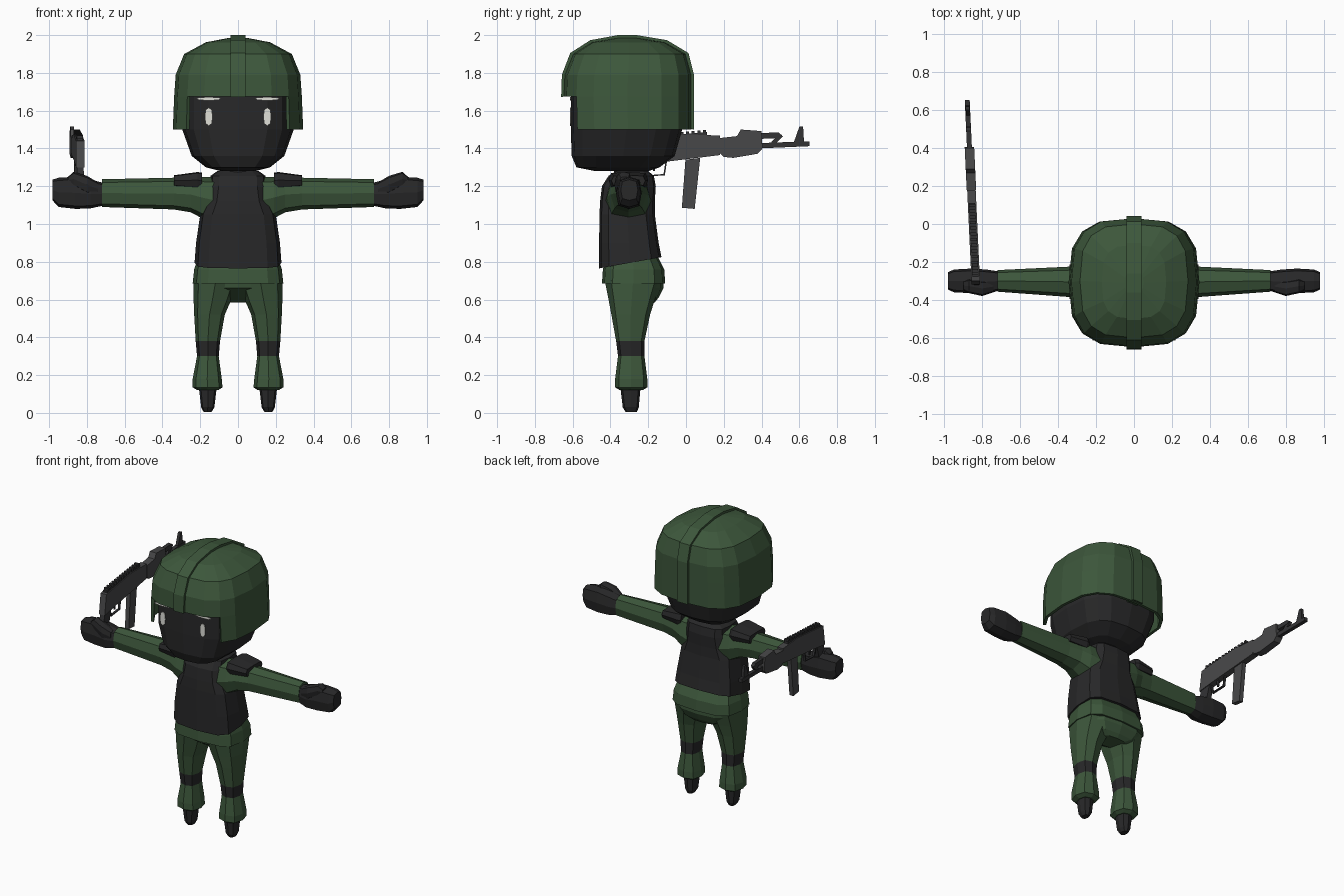
import bpy, bmesh
from math import cos, sin, pi, copysign

cube = bpy.data.objects.get("Cube")
if cube:
    bpy.data.objects.remove(cube)


def material(name, r, g, b):
    m = bpy.data.materials.new(name)
    m.use_nodes = True
    m.diffuse_color = (r, g, b, 1)
    m.node_tree.nodes["Principled BSDF"].inputs["Base Color"].default_value = (r, g, b, 1)
    return m


GREEN = material("uniform_green", 0.046, 0.095, 0.044)
BLACK = material("fabric_black", 0.021, 0.021, 0.022)
GREY = material("gun_grey", 0.065, 0.065, 0.067)
STEEL = material("gun_dark_steel", 0.032, 0.032, 0.034)
WHITE = material("eye_white", 0.75, 0.75, 0.7)


def finish(name, bm, *mats):
    mesh = bpy.data.meshes.new(name)
    bm.to_mesh(mesh)
    bm.free()
    for m in mats:
        mesh.materials.append(m)
    obj = bpy.data.objects.new(name, mesh)
    bpy.context.collection.objects.link(obj)
    return obj


def section(low_a, high_a, low_b, high_b, sides, power):
    """Rounded-box cross-section filling the given extents."""
    for i in range(sides):
        t = 2 * pi * i / sides
        c, s = [copysign(abs(round(v, 6)) ** (2 / power), v) for v in (cos(t), sin(t))]
        yield ((low_a + high_a + c * (high_a - low_a)) / 2,
               (low_b + high_b + s * (high_b - low_b)) / 2)


def loft(rings, sides=8, power=3, axis="z", flip=1):
    """Skin rings of (position, extents...) stacked along z or x."""
    bm = bmesh.new()
    loops = []
    for pos, *ext in rings:
        pts = section(*ext, sides, power)
        loops.append([bm.verts.new((a * flip, b, pos) if axis == "z" else (pos * flip, a, b))
                      for a, b in pts])
    for lower, upper in zip(loops, loops[1:]):
        for i in range(sides):
            j = (i + 1) % sides
            bm.faces.new((lower[i], lower[j], upper[j], upper[i]))
    bm.faces.new(loops[0])
    bm.faces.new(loops[-1])
    bmesh.ops.recalc_face_normals(bm, faces=bm.faces)
    return bm


def sym(z, half, front, back):
    return (z, -half, half, front, back)


def prism(name, outline, centre, width, mat, shear=0):
    """Extrude a (y, z) outline across x, optionally yawed by a shear."""
    bm = bmesh.new()
    sides = [[bm.verts.new((centre + dx + shear * y, y, z)) for y, z in outline]
             for dx in (-width / 2, width / 2)]
    for loop in sides:
        bm.faces.new(loop)
    for i in range(len(outline)):
        j = (i + 1) % len(outline)
        bm.faces.new((sides[0][i], sides[0][j], sides[1][j], sides[1][i]))
    bmesh.ops.recalc_face_normals(bm, faces=bm.faces)
    return finish(name, bm, mat)


# Head
finish("head", loft([sym(1.28, .09, -.48, -.2), sym(1.3, .17, -.58, -.14),
                     sym(1.36, .245, -.605, -.06), sym(1.5, .295, -.61, -.02),
                     sym(1.7, .295, -.61, -.02), sym(1.85, .24, -.56, -.07)], 16), BLACK)
finish("neck", loft([sym(1.2, .08, -.38, -.2), sym(1.31, .07, -.38, -.22)]), BLACK)

# Helmet shell, opened over the face
bm = loft([sym(1.5, .345, -.645, .03), sym(1.675, .338, -.65, .03), sym(1.79, .33, -.645, .03),
           sym(1.9, .285, -.6, 0), sym(1.962, .17, -.5, -.11), sym(1.985, .05, -.36, -.26)], 16)
opening = [f for f in bm.faces
           if f.normal.z < -.9 or (f.calc_center_median().y < -.57
                                   and f.calc_center_median().z < 1.66)]
bmesh.ops.delete(bm, geom=opening, context="FACES")
helmet = finish("helmet", bm, GREEN)
shell = helmet.modifiers.new("shell", "SOLIDIFY")
shell.thickness = .02
shell.offset = -1

# Raised centre band over the helmet
prism("helmet_ridge", [(-.55, 1.69), (-.661, 1.672), (-.657, 1.79), (-.613, 1.905), (-.507, 1.973),
                       (-.36, 2), (-.26, 2), (-.1, 1.973), (.013, 1.905), (.042, 1.79),
                       (.042, 1.5), (-.06, 1.52)], 0, .08, GREEN)

# Vest with a hem rising to the back
bm = loft([sym(.765, .23, -.46, -.13), sym(.9, .222, -.46, -.145), sym(1.05, .2, -.458, -.165),
           sym(1.12, .165, -.455, -.165), sym(1.2, .15, -.445, -.16), sym(1.255, .145, -.41, -.17),
           sym(1.28, .11, -.37, -.2)], 12, 3.6)
for v in bm.verts:
    if v.co.z < .8:
        v.co.z += .18 * (v.co.y + .46)
finish("vest", bm, BLACK)

# Jacket hem and seat of the trousers
finish("jacket_hem", loft([sym(.685, .24, -.445, -.11), sym(.76, .232, -.44, -.115),
                           sym(.83, .21, -.42, -.15)], 12, 3.4), GREEN)
finish("trouser_seat", loft([sym(.585, .1, -.29, -.165), sym(.61, .17, -.33, -.145),
                             sym(.66, .21, -.41, -.12), sym(.72, .22, -.42, -.12)], 12), GREEN)

for side, s in (("left", 1), ("right", -1)):
    # Trouser leg with a dark knee band
    bm = loft([(.12, .105, .215, -.35, -.23), (.135, .082, .24, -.375, -.205),
               (.18, .086, .24, -.375, -.205), (.3, .102, .217, -.36, -.22),
               (.38, .095, .224, -.37, -.22), (.52, .07, .232, -.395, -.19),
               (.6, .035, .235, -.41, -.165), (.7, .0, .235, -.43, -.13)], 8, 2.7, flip=s)
    for f in bm.faces:
        f.material_index = int(.3 < f.calc_center_median().z < .38)
    finish(side + "_leg", bm, GREEN, BLACK)
    finish(side + "_foot", loft([(.005, .14, .182, -.32, -.26), (.03, .125, .195, -.335, -.25),
                                 (.14, .112, .208, -.348, -.24)], 8, 2.7, flip=s), BLACK)

    # Sleeve, shoulder pad and mitten hand
    finish(side + "_sleeve", loft([(.08, -.43, -.18, .98, 1.25), (.19, -.42, -.19, 1.03, 1.25),
                                   (.25, -.4, -.21, 1.062, 1.25), (.34, -.385, -.225, 1.077, 1.245),
                                   (.72, -.357, -.243, 1.09, 1.237)], 8, 2.6, "x", s), GREEN)
    finish(side + "_shoulder_pad", loft([(.19, -.4, -.21, 1.185, 1.272), (.215, -.41, -.2, 1.19, 1.275),
                                         (.34, -.395, -.215, 1.2, 1.258)], 8, 5, "x", s), BLACK)
    finish(side + "_hand", loft([(.7, -.348, -.252, 1.1, 1.215), (.78, -.37, -.24, 1.083, 1.235),
                                 (.86, -.365, -.235, 1.08, 1.25), (.95, -.36, -.24, 1.09, 1.245),
                                 (.982, -.345, -.255, 1.125, 1.235)], 8, 3.4, "x", s), BLACK)
    finish(side + "_thumb", loft([(.74, -.36, -.3, 1.15, 1.22), (.8, -.38, -.3, 1.16, 1.255),
                                  (.87, -.365, -.29, 1.2, 1.276), (.9, -.35, -.3, 1.215, 1.25)],
                                 8, 3, "x", s), BLACK)

    # Eye and brow plates on the face
    for part, x, z, w, h in (("eye", .155, 1.568, .021, .048), ("brow", .155, 1.663, .065, .009)):
        bm = bmesh.new()
        rim = [bm.verts.new((s * x + a, -.609, z + b)) for a, b in section(-w, w, -h, h, 8, 2.6)]
        plate = bmesh.ops.extrude_face_region(bm, geom=[bm.faces.new(rim)])["geom"]
        bmesh.ops.translate(bm, vec=(0, -.006, 0),
                            verts=[g for g in plate if isinstance(g, bmesh.types.BMVert)])
        bmesh.ops.recalc_face_normals(bm, faces=bm.faces)
        finish(side + "_" + part, bm, WHITE)


# Rifle standing on the right hand
def rifle(part, outline, width, mat):
    prism("rifle_" + part, outline, -.849, width, mat, -.047)


rifle("receiver", [(-.32, 1.3), (-.2, 1.318), (.18, 1.365), (.18, 1.468), (0, 1.475), (-.3, 1.44)],
      .045, GREY)
rifle("handguard", [(.18, 1.375), (.2, 1.355), (.25, 1.35), (.38, 1.372), (.405, 1.4),
                    (.4, 1.492), (.29, 1.5), (.27, 1.465), (.18, 1.455)], .05, GREY)
rifle("magazine", [(-.003, 1.34), (.075, 1.35), (.046, 1.08), (-.022, 1.086)], .03, GREY)
rifle("grip", [(-.31, 1.31), (-.23, 1.32), (-.27, 1.18), (-.34, 1.18)], .035, STEEL)
rifle("barrel", [(.38, 1.4), (.655, 1.412), (.655, 1.438), (.38, 1.428)], .026, STEEL)
rifle("gas_tube", [(.38, 1.45), (.49, 1.455), (.51, 1.468), (.49, 1.484), (.38, 1.482)],
      .026, STEEL)
rifle("gas_strut", [(.44, 1.42), (.47, 1.42), (.515, 1.465), (.48, 1.465)], .02, STEEL)
rifle("front_sight", [(.57, 1.43), (.625, 1.43), (.62, 1.515), (.6, 1.515)], .02, STEEL)

# Trigger guard bars and trigger
rifle("guard_bottom", [(-.215, 1.25), (-.115, 1.258), (-.115, 1.265), (-.215, 1.257)], .015, STEEL)
rifle("guard_front", [(-.12, 1.258), (-.112, 1.258), (-.1, 1.335), (-.108, 1.335)], .015, STEEL)
rifle("guard_rear", [(-.22, 1.25), (-.212, 1.25), (-.23, 1.32), (-.24, 1.32)], .015, STEEL)
rifle("trigger", [(-.175, 1.28), (-.165, 1.28), (-.16, 1.33), (-.18, 1.33)], .01, STEEL)

# Top rail with teeth
rifle("rail", [(-.28, 1.435), (.11, 1.465), (.11, 1.486), (-.28, 1.453)], .032, STEEL)
for i in range(13):
    y = -.27 + i * .03
    z = 1.45 + i * .0025
    rifle(f"rail_tooth_{i}", [(y, z), (y + .016, z), (y + .016, z + .018), (y, z + .018)],
          .034, STEEL)
